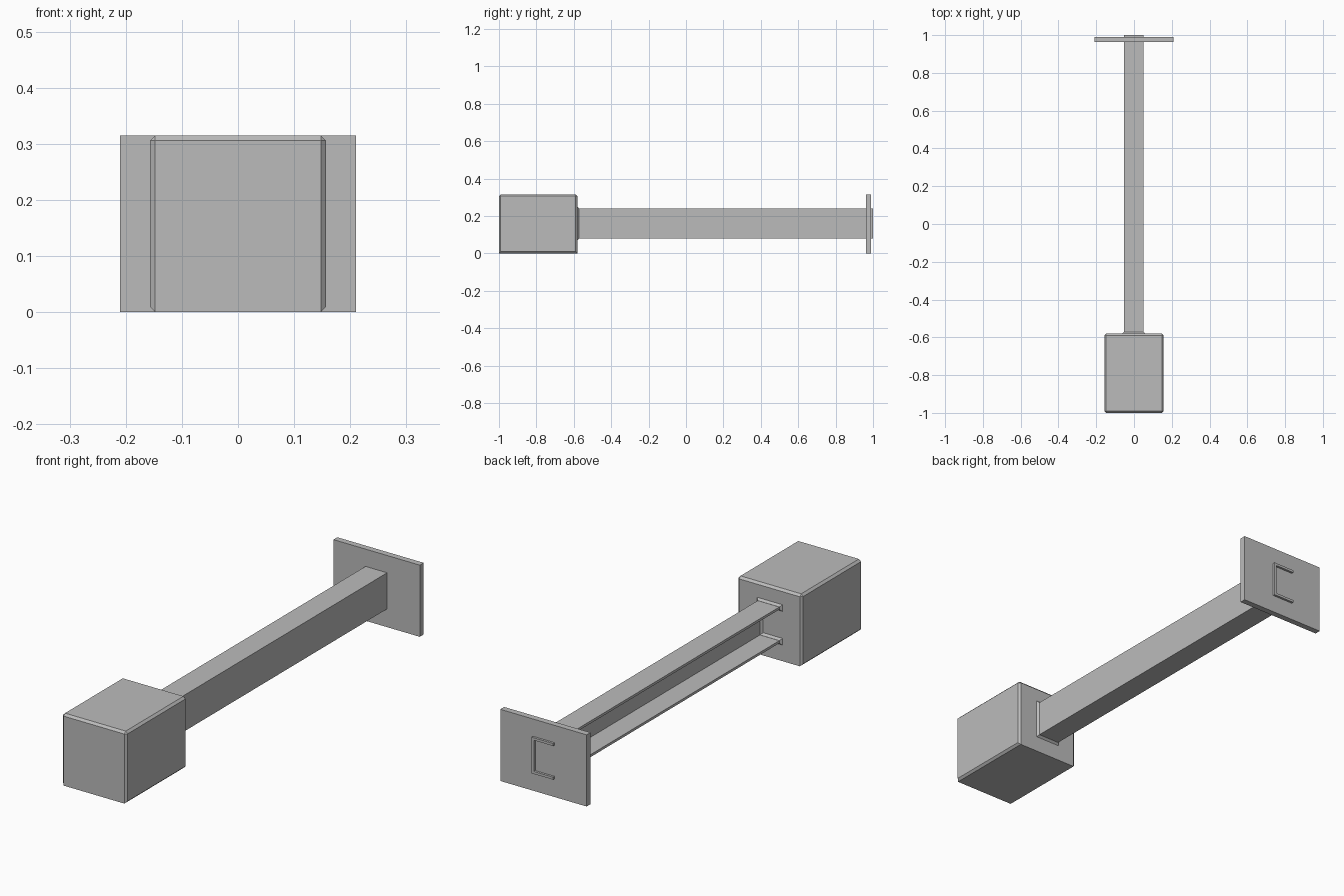
import bpy, bmesh

if "Cube" in bpy.data.objects:
    bpy.data.objects.remove(bpy.data.objects["Cube"])

steel = bpy.data.materials.new("grey_steel")
steel.diffuse_color = (0.5, 0.5, 0.5, 1)
steel.use_nodes = True
steel.node_tree.nodes["Principled BSDF"].inputs["Base Color"].default_value = steel.diffuse_color


def finish(bm, name):
    bmesh.ops.recalc_face_normals(bm, faces=bm.faces)
    me = bpy.data.meshes.new(name)
    bm.to_mesh(me)
    bm.free()
    me.materials.append(steel)
    ob = bpy.data.objects.new(name, me)
    bpy.context.collection.objects.link(ob)
    return ob


def box_mesh(lo, hi):
    bm = bmesh.new()
    bmesh.ops.create_cube(bm, size=1)
    for v in bm.verts:
        v.co = [(a + b) / 2 + c * (b - a) for a, b, c in zip(lo, hi, v.co)]
    return bm


def channel_profile(grow=0.0):
    # C section in x/z, web on the +x side, optionally grown outward
    x0, x1, z0, z1, t = -0.054, 0.051, 0.08, 0.239, 0.011
    g = grow
    return [(x0 - g, z0 - g), (x1 + g, z0 - g), (x1 + g, z1 + g), (x0 - g, z1 + g),
            (x0 - g, z1 - t - g), (x1 - t - g, z1 - t - g),
            (x1 - t - g, z0 + t + g), (x0 - g, z0 + t + g)]


def loft(name, sections):
    # Joins (y, profile) sections into a closed solid
    bm = bmesh.new()
    rings = [[bm.verts.new((x, y, z)) for x, z in prof] for y, prof in sections]
    n = len(rings[0])
    for a, b in zip(rings, rings[1:]):
        for i in range(n):
            j = (i + 1) % n
            bm.faces.new((a[i], a[j], b[j], b[i]))
    bm.faces.new(rings[0])
    bm.faces.new(rings[-1])
    return finish(bm, name)


# Block: chamfered everywhere except the lower front and lower back edges
bm = box_mesh((-0.157, -1.0, 0.0), (0.157, -0.58, 0.315))
edges = [e for e in bm.edges
         if not (all(v.co.z < 0.01 for v in e.verts)
                 and abs(e.verts[0].co.x - e.verts[1].co.x) > 0.1)]
bmesh.ops.bevel(bm, geom=edges, offset=0.0095, segments=1, affect='EDGES')
finish(bm, "end_block")

# Channel beam running from the block through the plate
loft("channel_beam", [(-0.58, channel_profile()), (1.0, channel_profile())])

# Sloped weld bead around the beam where it meets the block
loft("weld_bead", [(-0.581, channel_profile(0.01)), (-0.571, channel_profile(0.0004))])

# End plate
finish(box_mesh((-0.21, 0.963, 0.0), (0.21, 0.99, 0.315)), "end_plate")
